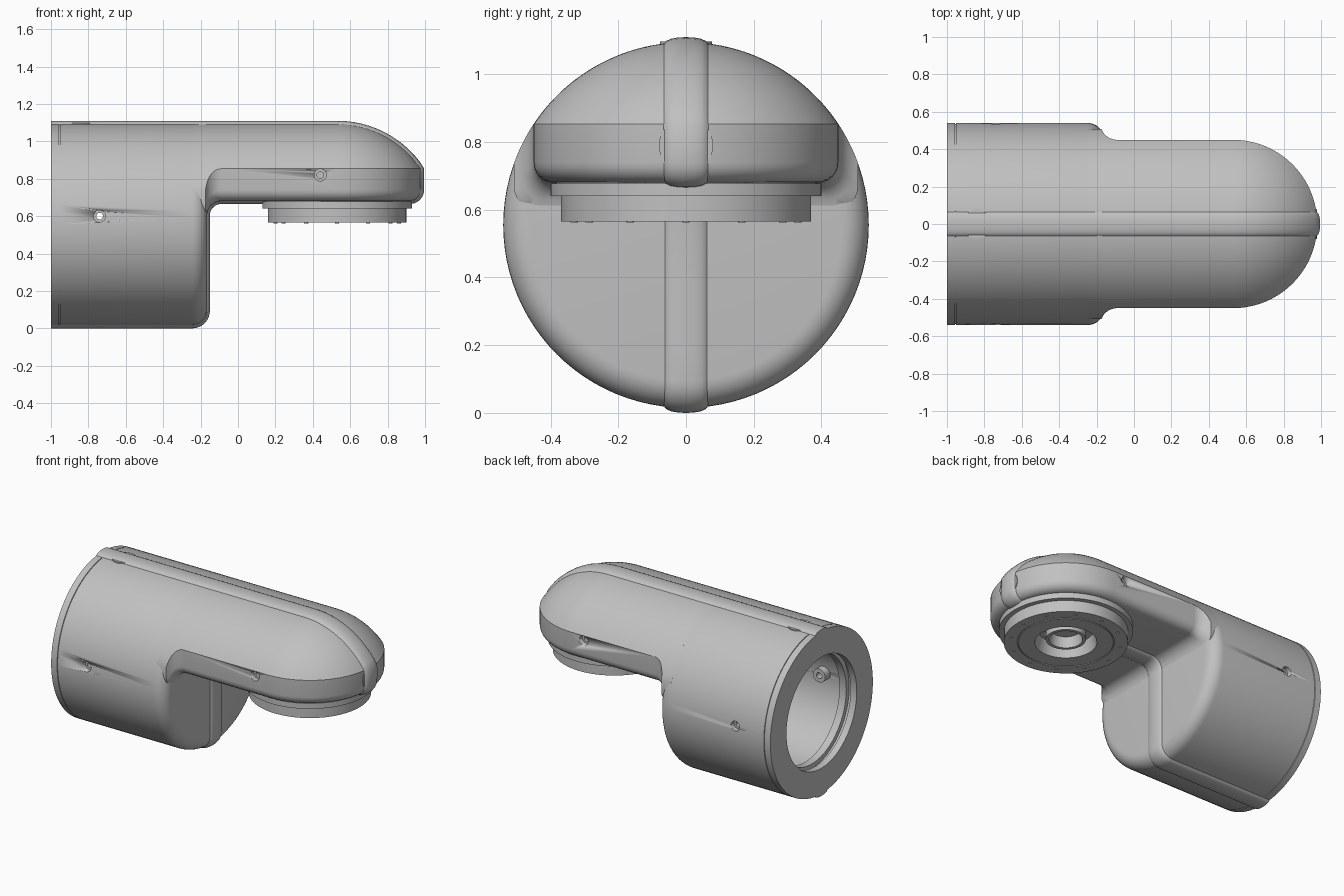
import bpy, bmesh
from math import sin, cos, pi, asin, sqrt
from mathutils import Vector

if "Cube" in bpy.data.objects:
    bpy.data.objects.remove(bpy.data.objects["Cube"])

grey = bpy.data.materials.new("plain_grey")
grey.use_nodes = True
grey.diffuse_color = (0.53, 0.53, 0.53, 1)
grey.node_tree.nodes["Principled BSDF"].inputs["Base Color"].default_value = grey.diffuse_color

ZC, R = 0.555, 0.54          # barrel axis height and radius
NOSE, HALF, UNDER = 0.53, 0.45, 0.68   # nose centre, arm half width, arm underside
FACE, EDGE = -0.165, 0.08    # barrel end face and its rounding
ROOT = FACE + 0.075          # where the arm starts to flare


def skin(name, rows, close_rows=False, close_cols=False, angle=30):
    """Skin a grid of points, welding coincident ones and capping open ends."""
    bm = bmesh.new()
    found = {}

    def vert(p):
        key = tuple(round(c, 5) for c in p)
        if key not in found:
            found[key] = bm.verts.new(p)
        return found[key]

    grid = [[vert(p) for p in row] for row in rows]
    n, m = len(grid), len(grid[0])
    for i in range(n if close_rows else n - 1):
        for j in range(m if close_cols else m - 1):
            a, b = grid[i], grid[(i + 1) % n]
            k = (j + 1) % m
            quad = list(dict.fromkeys((a[j], b[j], b[k], a[k])))
            if len(quad) > 2 and not bm.faces.get(quad):
                bm.faces.new(quad)
    bmesh.ops.holes_fill(bm, edges=[e for e in bm.edges if e.is_boundary], sides=0)
    bmesh.ops.recalc_face_normals(bm, faces=bm.faces)
    mesh = bpy.data.meshes.new(name)
    bm.to_mesh(mesh)
    bm.free()
    mesh.materials.append(grey)
    ob = bpy.data.objects.new(name, mesh)
    bpy.context.collection.objects.link(ob)
    bpy.ops.object.select_all(action='DESELECT')
    ob.select_set(True)
    bpy.context.view_layer.objects.active = ob
    bpy.ops.object.shade_smooth_by_angle(angle=angle * pi / 180)
    return ob


def lathe(name, profile, axis, centre, steps=72):
    """Turn a closed profile of (distance along axis, radius) points."""
    rows = []
    for i in range(steps):
        c, s = cos(2 * pi * i / steps), sin(2 * pi * i / steps)
        place = {'X': lambda t, r: (t, r * c, r * s),
                 'Y': lambda t, r: (r * c, t, r * s),
                 'Z': lambda t, r: (r * c, r * s, t)}[axis]
        rows.append([Vector(place(t, r)) + Vector(centre) for t, r in profile])
    return skin(name, rows, True, True)


def arc(cx, cy, r, a0, a1, n=8):
    return [(cx + r * cos((a0 + (a1 - a0) * i / n) * pi / 180),
             cy + r * sin((a0 + (a1 - a0) * i / n) * pi / 180)) for i in range(n + 1)]


def half_section(w, zb):
    """Half of the arm's cross-section: domed top, upright side, rounded foot."""
    top = asin(w / R)
    pts = [(R * sin(top * i / 16), ZC + R * cos(top * i / 16)) for i in range(17)]
    return pts + arc(w - 0.06, zb + 0.06, 0.06, 0, -90, 6) + [(0, zb)]


# Hollow barrel with end cap seam and inner lips
barrel_profile = [(-1, 0.37), (-1, R), (-0.957, R), (-0.956, R - 0.005),
                  (-0.953, R - 0.005), (-0.952, R)]
barrel_profile += arc(FACE - EDGE, R - EDGE, EDGE, 90, 0) + [(FACE, 0), (-0.25, 0)]
barrel_profile += [(-0.25, 0.4), (-0.88, 0.4), (-0.88, 0.36), (-0.93, 0.36),
                   (-0.93, 0.39), (-0.955, 0.39), (-0.955, 0.37)]
barrel = lathe("barrel", barrel_profile, 'X', (0, 0, ZC), 96)

# Arm: flared root, straight run and turned nose
stations = []
for x in [FACE - EDGE] + [ROOT - 0.084 + 0.007 * i for i in range(13)]:
    u = ROOT - x
    side = 0.09 - sqrt(0.09 ** 2 - min(u, 0.084) ** 2)
    foot = 0.075 - sqrt(0.075 ** 2 - min(u, 0.075) ** 2)
    stations.append((x, half_section(HALF + side, UNDER - foot)))
left = [[(x, y, z) for y, z in sec] for x, sec in stations]
right = [[(x, -y, z) for x, y, z in row] for row in reversed(left)]
turn = [[(NOSE + r * sin(pi * i / 40), r * cos(pi * i / 40), z)
         for r, z in half_section(HALF, UNDER)] for i in range(41)]
arm = skin("arm", left + turn + right)

# Raised seam ridge swept around the middle outline
path = [(-1, ZC + R), (-0.5, ZC + R), (0, ZC + R)]
path += [(NOSE + r, z) for r, z in half_section(HALF, UNDER)[:-1]]
path += [(NOSE, UNDER), (0.2, UNDER)]
path += arc(ROOT, UNDER - 0.075, 0.075, 90, 180)
path += [(FACE, 0.4), (FACE, 0.2)]
path += arc(FACE - EDGE, ZC - R + EDGE, EDGE, 0, -90)
path += [(-0.5, ZC - R), (-1, ZC - R)]
bump = [(0.07, -0.01), (0.058, 0.004), (0.045, 0.01), (0.024, 0.014)]
bump = [(-0.07, -0.03)] + [(-y, o) for y, o in bump] + [(0, 0.015)] + bump[::-1] + [(0.07, -0.03)]
rows = []
for i, p in enumerate(path):
    a, b = Vector(path[max(i - 1, 0)]), Vector(path[min(i + 1, len(path) - 1)])
    d = (b - a).normalized()
    rows.append([(p[0] - d.y * o, y, p[1] + d.x * o) for y, o in bump])
skin("seam_ridge", rows, close_cols=True, angle=40)

# Screw bosses peeping out beside the ridge
lathe("top_boss", [(1.0, 0), (1.0, 0.077), (1.097, 0.077), (1.097, 0)], 'Z', (-0.84, 0, 0), 32)
lathe("nose_boss", [(0.9, 0), (0.9, 0.08), (0.978, 0.08), (0.978, 0)], 'X', (0, 0, 0.79), 32)


# Side screw holes, stepped, on both sides
def screw_hole(target, name, x, z, surface, depth):
    for side, s in (("left", 1), ("right", -1)):
        profile = [(surface - depth, 0), (surface - depth, 0.018), (surface - 0.035, 0.018),
                   (surface - 0.035, 0.032), (surface + 0.06, 0.032), (surface + 0.06, 0)]
        cutter = lathe(f"{name}_{side}_cutter", [(s * t, r) for t, r in profile], 'Y', (x, 0, z), 24)
        cutter.hide_render = True
        cutter.hide_set(True)
        cutter.display_type = 'WIRE'
        mod = target.modifiers.new(f"{name}_{side}", 'BOOLEAN')
        mod.operation, mod.solver, mod.object = 'DIFFERENCE', 'EXACT', cutter


screw_hole(barrel, "barrel_hole", -0.74, 0.6, R, 0.2)
screw_hole(arm, "arm_hole", 0.44, 0.82, HALF, 0.1)
for side, s in (("back", 1), ("front", -1)):
    lathe(f"{side}_inner_boss", [(s * t, r) for t, r in
          [(0.345, 0.02), (0.345, 0.045), (0.44, 0.045), (0.44, 0.02)]], 'Y', (-0.74, 0, 0.6), 32)

# Round outlet under the nose with recessed hub
outlet = [(0.7, 0), (0.7, 0.385), (0.677, 0.385), (0.677, 0.4), (0.64, 0.4), (0.64, 0.37),
          (0.565, 0.37), (0.565, 0.29), (0.57, 0.29), (0.57, 0.283), (0.565, 0.283),
          (0.565, 0.185), (0.65, 0.165), (0.65, 0.12), (0.585, 0.12), (0.585, 0.1),
          (0.655, 0.09), (0.655, 0)]
lathe("outlet", outlet, 'Z', (NOSE, 0, 0), 72)
for i in range(12):
    a = 2 * pi * i / 12
    lathe(f"outlet_screw_{i + 1}", [(0.562, 0), (0.562, 0.011), (0.568, 0.011), (0.568, 0)],
          'Z', (NOSE + 0.33 * cos(a), 0.33 * sin(a), 0), 12)
